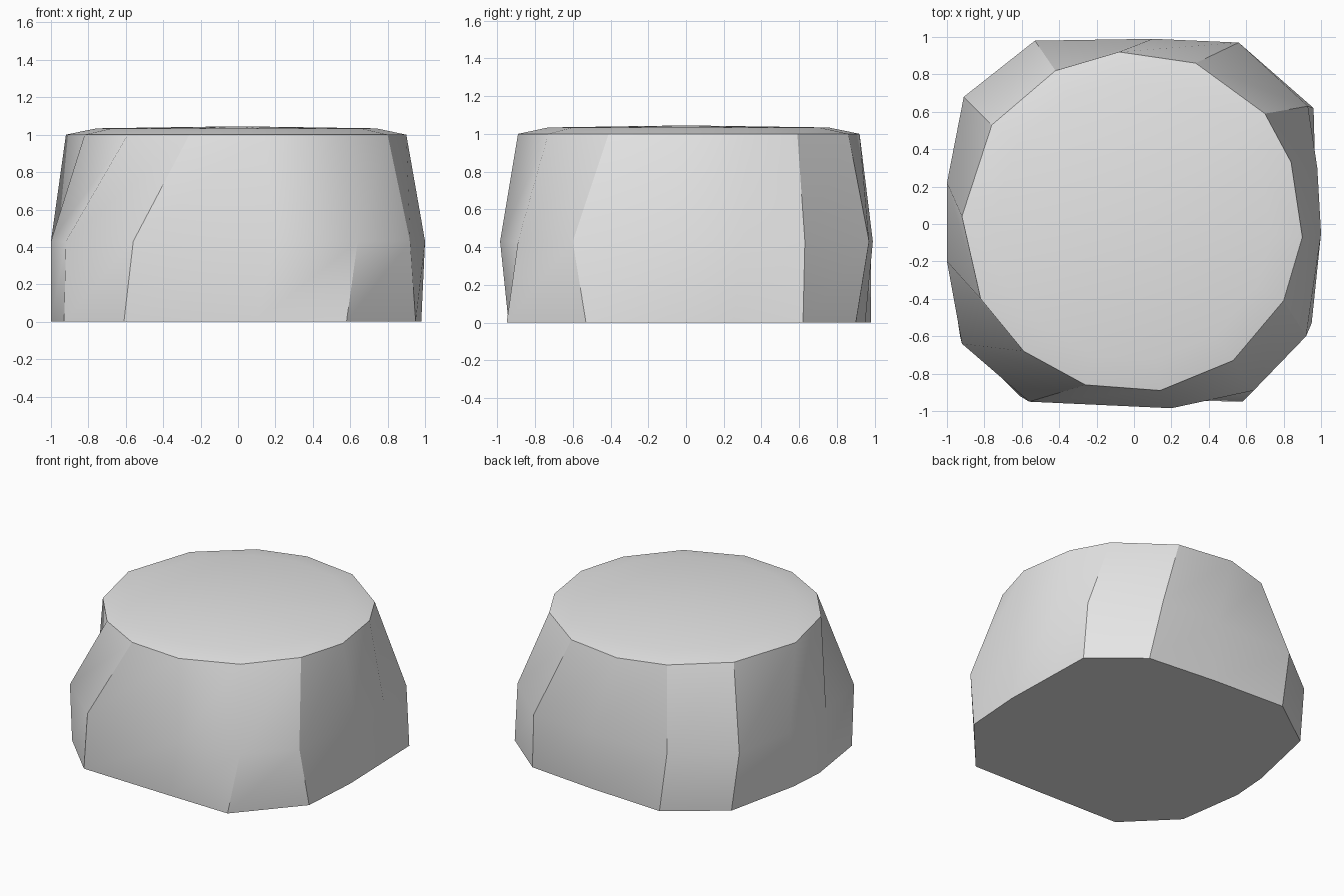
import bpy
import bmesh
import math

if "Cube" in bpy.data.objects:
    bpy.data.objects.remove(bpy.data.objects["Cube"], do_unlink=True)

# Plain stone colour
stone = bpy.data.materials.new("light grey stone")
stone.use_nodes = True
grey = (0.8, 0.8, 0.8, 1)
stone.diffuse_color = grey
stone.node_tree.nodes["Principled BSDF"].inputs["Base Color"].default_value = grey

# Uneven outlines, counter-clockwise from the front
base = [(.1, -.94), (.58, -.95), (.95, -.53), (.98, -.1), (.97, .25), (.96, .62), (.62, .9),
        (.1, .95), (-.47, .98), (-.86, .7), (-.98, .15), (-1, -.12), (-.93, -.6), (-.61, -.92)]
waist = [(.2, -.985), (.64, -.89), (.92, -.6), (1, -.05), (.98, .3), (.93, .63), (.56, .97),
         (.1, .99), (-.53, .98), (-.91, .68), (-1, .22), (-1, -.2), (-.92, -.64), (-.56, -.95)]
rim = [(.14, -.89), (.53, -.73), (.8, -.41), (.9, -.07), (.84, .33), (.7, .59), (.33, .86),
       (-.08, .92), (-.42, .82), (-.76, .53), (-.92, .04), (-.82, -.4), (-.59, -.68), (-.26, -.86)]
crown = [(x * .82, y * .82) for x, y in rim]

bm = bmesh.new()


def ring(points, z):
    return [bm.verts.new((x, y, z)) for x, y in points]


# Sides and the gently domed top
rings = [ring(base, 0), ring(waist, .43), ring(rim, 1), ring(crown, 1.034)]
count = len(base)
for low, high in zip(rings, rings[1:]):
    for i in range(count):
        j = (i + 1) % count
        bm.faces.new((low[i], low[j], high[j], high[i]))

# Flat underside and the middle of the top
bm.faces.new(list(reversed(rings[0])))
centre = bm.verts.new((0, 0, 1.045))
for i in range(count):
    bm.faces.new((rings[-1][i], rings[-1][(i + 1) % count], centre))
bmesh.ops.recalc_face_normals(bm, faces=bm.faces[:])

mesh = bpy.data.meshes.new("stone_block")
bm.to_mesh(mesh)
bm.free()
mesh.materials.append(stone)
block = bpy.data.objects.new("stone_block", mesh)
bpy.context.collection.objects.link(block)

# Soft facets with crisp rim and base edges
bpy.ops.object.select_all(action="DESELECT")
block.select_set(True)
bpy.context.view_layer.objects.active = block
bpy.ops.object.shade_smooth_by_angle(angle=math.radians(30))
